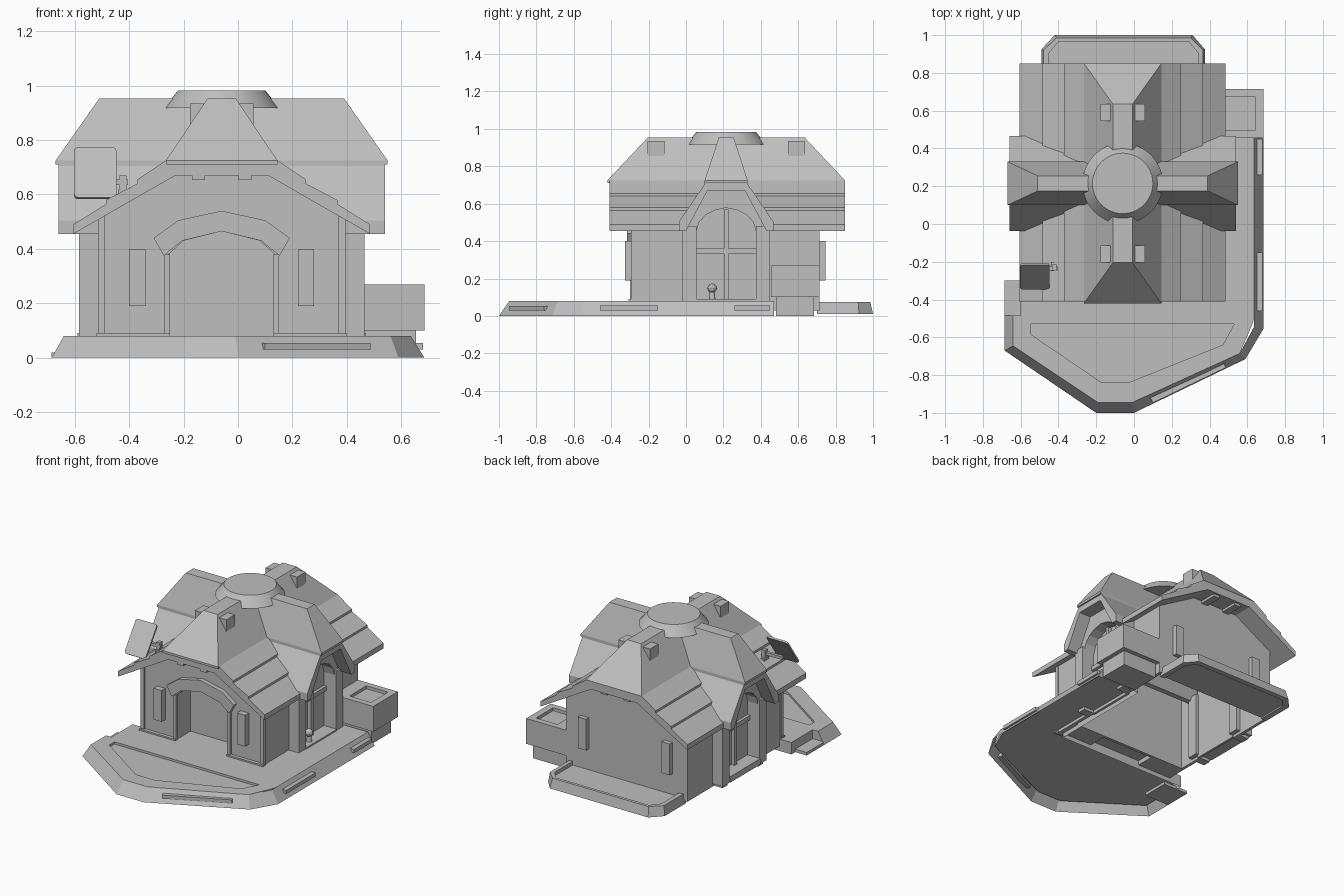
import bpy, bmesh, math
from mathutils import Matrix, Vector

cube = bpy.data.objects.get("Cube")
if cube:
    bpy.data.objects.remove(cube, do_unlink=True)

grey = bpy.data.materials.new("plain_grey")
grey.use_nodes = True
grey.diffuse_color = (0.52, 0.52, 0.52, 1)
grey.node_tree.nodes["Principled BSDF"].inputs["Base Color"].default_value = (0.52, 0.52, 0.52, 1)

CX, CY = -0.06, 0.215   # centre of the house


def finish(name, bm):
    bmesh.ops.recalc_face_normals(bm, faces=bm.faces)
    mesh = bpy.data.meshes.new(name)
    bm.to_mesh(mesh)
    bm.free()
    mesh.materials.append(grey)
    ob = bpy.data.objects.new(name, mesh)
    bpy.context.collection.objects.link(ob)
    return ob


def prism(name, axis, pts, a, b, end=None, off=0.0, caps="ab"):
    """Profile swept along an axis from a to b, optionally changing to another profile."""
    place = {"x": lambda u, v, w: (w, u + off, v),
             "y": lambda u, v, w: (u + off, w, v),
             "z": lambda u, v, w: (u, v, w)}[axis]
    bm = bmesh.new()
    lo = [bm.verts.new(place(u, v, a)) for u, v in pts]
    hi = [bm.verts.new(place(u, v, b)) for u, v in (end or pts)]
    n = len(pts)
    for i in range(n):
        j = (i + 1) % n
        bm.faces.new((lo[i], lo[j], hi[j], hi[i]))
    if "a" in caps:
        bm.faces.new(lo[::-1])
    if "b" in caps:
        bm.faces.new(hi)
    return finish(name, bm)


def box(name, x, y, z):
    return prism(name, "z", [(x[0], y[0]), (x[1], y[0]), (x[1], y[1]), (x[0], y[1])], z[0], z[1])


def rect(cx, cy, hx, hy):
    return [(cx - hx, cy - hy), (cx + hx, cy - hy), (cx + hx, cy + hy), (cx - hx, cy + hy)]


def sym(half):
    """Close a half profile, listed outward from the middle, with its mirror image."""
    return half + [(-u, v) for u, v in reversed(half) if u != 0]


def turned(ob, loc, rot_x=0, rot_z=0):
    ob.matrix_world = Matrix.Translation(loc) @ Matrix.Rotation(rot_z, 4, "Z") @ Matrix.Rotation(rot_x, 4, "X")
    return ob


# Plaza: sloped skirt, sunken floor, raised rim and rear terrace, open underneath
inner = [(0.36, 0.47), (0.36, -0.26), (-0.6, -0.26), (-0.6, -0.485)]
foot = [(-0.685, -0.485), (-0.685, -0.67), (-0.2, -1), (0, -1), (0.59, -0.715), (0.685, -0.555), (0.685, 0.47)]
deck = [(-0.64, -0.485), (-0.64, -0.645), (-0.19, -0.945), (-0.01, -0.945), (0.56, -0.685), (0.635, -0.545),
        (0.635, 0.47)]
panel = [(-0.545, -0.53), (-0.545, -0.585), (-0.17, -0.84), (-0.03, -0.84), (0.47, -0.64), (0.53, -0.53)]
prism("plaza_skirt", "z", foot + inner, 0, 0.08, deck + inner, caps="")
prism("plaza_floor", "z", panel, 0.05, 0.065)
prism("plaza_rim", "z", [(-0.64, -0.53)] + deck[1:5] + [(0.627, -0.53)] + panel[::-1], 0.05, 0.08)
prism("rear_terrace", "z", [(-0.64, -0.53), (0.627, -0.53), (0.635, -0.5), (0.635, 0.47)] + inner
      + [(-0.64, -0.485)], 0.05, 0.08)
box("side_apron", (-0.685, -0.5), (-0.485, -0.3), (0, 0.02))

# Rails on the plaza skirt
for i, (y0, y1) in enumerate([(-0.46, -0.15), (0.26, 0.45)]):
    box("side_rail_%d" % i, (0.645, 0.68), (y0, y1), (0.03, 0.055))
ang = math.atan2(0.285, 0.59)
turned(box("front_rail", (-0.215, 0.215), (-0.02, 0.02), (-0.012, 0.012)), (0.285, -0.835, 0.042), 0, ang)

# Back porch with a raised rim
porch = [(-0.49, 0.7), (-0.49, 0.925), (-0.42, 1), (0.31, 1), (0.375, 0.925), (0.375, 0.7)]
porch_mid = [(-0.48, 0.7), (-0.48, 0.92), (-0.41, 0.985), (0.3, 0.985), (0.365, 0.92), (0.365, 0.7)]
porch_in = [(-0.45, 0.7), (-0.45, 0.905), (-0.4, 0.965), (0.29, 0.965), (0.34, 0.905), (0.34, 0.7)]
prism("porch_rim", "z", porch + porch_in[::-1], 0.01, 0.075, porch_mid + porch_in[::-1])
prism("porch_floor", "z", porch_in, 0.02, 0.05)

# Storage box beside the house
box("storage_foot", (0.4, 0.655), (0.48, 0.685), (0, 0.1))
box("storage_body", (0.39, 0.685), (0.455, 0.715), (0.1, 0.25))
sx, sy = (0.39, 0.685), (0.455, 0.715)
for i, (x, y) in enumerate([(sx, (0.455, 0.495)), (sx, (0.675, 0.715)),
                            ((0.64, 0.685), (0.495, 0.675)), ((0.39, 0.48), (0.495, 0.675))]):
    box("storage_rim_%d" % i, x, y, (0.25, 0.27))

# Front wall with arched doorway, back wall, side walls
gable = [(0.17, 0.68), (0.45, 0.52), (0.45, 0.03)]
front = sym(gable + [(0.195, 0.03), (0.195, 0.38), (0.14, 0.43), (0, 0.465)])
prism("front_wall", "y", front, -0.285, -0.12, off=CX)
box("front_door", (CX - 0.2, CX + 0.2), (-0.14, -0.12), (0.03, 0.47))
box("doorway_floor", (CX - 0.2, CX + 0.2), (-0.285, -0.12), (0.06, 0.08))
prism("back_wall", "y", sym(gable), 0.69, 0.715, off=CX)
for s in (-1, 1):
    x0, x1 = sorted((CX + s * 0.43, CX + s * 0.45))
    tag = "left" if s > 0 else "right"
    box(tag + "_side_wall_front", (x0, x1), (-0.285, CY - 0.2), (0.03, 0.53))
    box(tag + "_side_wall_back", (x0, x1), (CY + 0.2, 0.715), (0.03, 0.53))
    # Plinths and jambs at the front doorway
    p0, p1 = sorted((CX + s * 0.19, CX + s * 0.46))
    box(tag + "_front_plinth", (p0, p1), (-0.308, -0.28), (0.04, 0.09))
    j0, j1 = sorted((CX + s * 0.19, CX + s * 0.21))
    box(tag + "_door_jamb", (j0, j1), (-0.3, -0.28), (0.08, 0.38))
    c0, c1 = sorted((CX + s * 0.43, CX + s * 0.455))
    box(tag + "_corner_trim", (c0, c1), (-0.295, -0.27), (0.03, 0.52))
    # Upright panels on front and back
    m = CX + s * 0.31
    box(tag + "_front_panel", (m - 0.03, m + 0.03), (-0.325, -0.28), (0.19, 0.4))
    box(tag + "_back_panel", (m - 0.03, m + 0.03), (0.71, 0.745), (0.19, 0.4))

# Canopy over the front door
prism("door_canopy", "y", sym([(0, 0.54), (0.16, 0.505), (0.25, 0.44), (0.213, 0.375), (0.145, 0.43), (0, 0.465)]),
      -0.315, -0.28, off=CX)

# Side bays with arched glazed doors
bay = sym([(0.1, 0.68), (0.215, 0.49), (0.215, 0.03), (0.16, 0.03), (0.16, 0.45),
           (0.145, 0.5), (0.11, 0.54), (0.06, 0.565), (0, 0.578)])
for s in (-1, 1):
    tag = "left" if s > 0 else "right"

    def out(a, b):
        return sorted((CX + s * a, CX + s * b))

    prism(tag + "_bay_wall", "x", bay, *out(0.43, 0.512), off=CY)
    box(tag + "_bay_door", out(0.42, 0.435), (CY - 0.17, CY + 0.17), (0.03, 0.59))
    box(tag + "_bay_sill", out(0.42, 0.53), (CY - 0.16, CY + 0.16), (0.05, 0.09))
    box(tag + "_bay_mullion", out(0.43, 0.46), (CY - 0.012, CY + 0.012), (0.09, 0.57))
    box(tag + "_bay_crossbar", out(0.43, 0.455), (CY - 0.16, CY + 0.16), (0.33, 0.36))
    for t in (-1, 1):
        y = CY + t * 0.197
        box(tag + "_bay_pillar", out(0.4, 0.525), (y - 0.037, y + 0.037), (0.05, 0.48))

# Lower roof: stepped planks along the house, cut away under the crossing gable
planks = [(0.205, 0.725), (0.31, 0.655), (0.31, 0.64), (0.425, 0.58), (0.425, 0.565),
          (0.545, 0.49), (0.545, 0.455), (0.17, 0.67)]
plank_roof = prism("plank_roof", "y", sym(planks), -0.41, 0.85, off=CX)
cutter = prism("crossing_cutter", "x", sym([(0.1, 0.675), (0.235, 0.43)]), CX - 0.7, CX + 0.7, off=CY)
cutter.hide_render = True
cutter.hide_viewport = True
cut = plank_roof.modifiers.new("crossing_cut", "BOOLEAN")
cut.object, cut.operation, cut.solver = cutter, "DIFFERENCE", "EXACT"

# Crossing gable roof over the side bays
cross = [(0.115, 0.725), (0.115, 0.705), (0.252, 0.505), (0.252, 0.455), (0.215, 0.455), (0.1, 0.67)]
prism("cross_roof", "x", sym(cross), CX - 0.6, CX + 0.6, off=CY)

# Upper hipped hoods with flat ridges
for name, base, top in [("main_hood", (0.205, 0.635), (0.052, 0.42)), ("cross_hood", (0.61, 0.115), (0.45, 0.04))]:
    prism(name, "z", rect(CX, CY, *base), 0.725, 0.953, rect(CX, CY, *top))
    prism(name + "_lip", "z", rect(CX, CY, *base), 0.71, 0.725)

# Small dormer vents on the main hood, and rafter ends under the gables
for sx in (-1, 1):
    for sy in (-1, 1):
        x, y = CX + sx * 0.085, CY + sy * 0.375
        box("dormer_vent", (x - 0.032, x + 0.032), (y - 0.045, y + 0.045), (0.84, 0.935))
        x, y = CX + sx * 0.085, CY + sy * 0.56
        box("rafter_end", (x - 0.024, x + 0.024), (y - 0.06, y + 0.06), (0.653, 0.675))


def cone(name, loc, r1, r2, depth, sides=48):
    bm = bmesh.new()
    bmesh.ops.create_cone(bm, cap_ends=True, segments=sides, radius1=r1, radius2=r2, depth=depth)
    bmesh.ops.translate(bm, verts=bm.verts, vec=Vector(loc))
    ob = finish(name, bm)
    for p in ob.data.polygons:
        p.use_smooth = len(p.vertices) == 4
    return ob


# Round cap at the roof crossing
cone("roof_cap", (CX, CY, 0.95), 0.213, 0.16, 0.066)

# Tilted roof panel with rounded corners, on an arm
corners = []
for i in range(16):
    a = math.radians(i // 4 * 90 + i % 4 * 30)
    ux, uz = (1, -1, -1, 1)[i // 4], (1, 1, -1, -1)[i // 4]
    corners.append((ux * 0.062 + 0.016 * math.cos(a), uz * 0.096 + 0.016 * math.sin(a)))
turned(prism("tilted_panel", "y", corners, -0.006, 0.006), (-0.525, -0.277, 0.678), math.radians(-35))
turned(box("panel_arm", (-0.075, 0.075), (-0.01, 0.01), (-0.01, 0.01)), (-0.48, -0.235, 0.645))
box("panel_arm_post", (-0.435, -0.41), (-0.245, -0.215), (0.58, 0.67))
box("panel_arm_foot", (-0.44, -0.37), (-0.25, -0.2), (0.58, 0.62))

# Small lamp by the left door
cone("lamp_stem", (0.43, 0.14, 0.11), 0.018, 0.012, 0.05, 12)
bm = bmesh.new()
bmesh.ops.create_icosphere(bm, subdivisions=2, radius=0.026)
bmesh.ops.translate(bm, verts=bm.verts, vec=Vector((0.43, 0.14, 0.148)))
finish("lamp_globe", bm)
